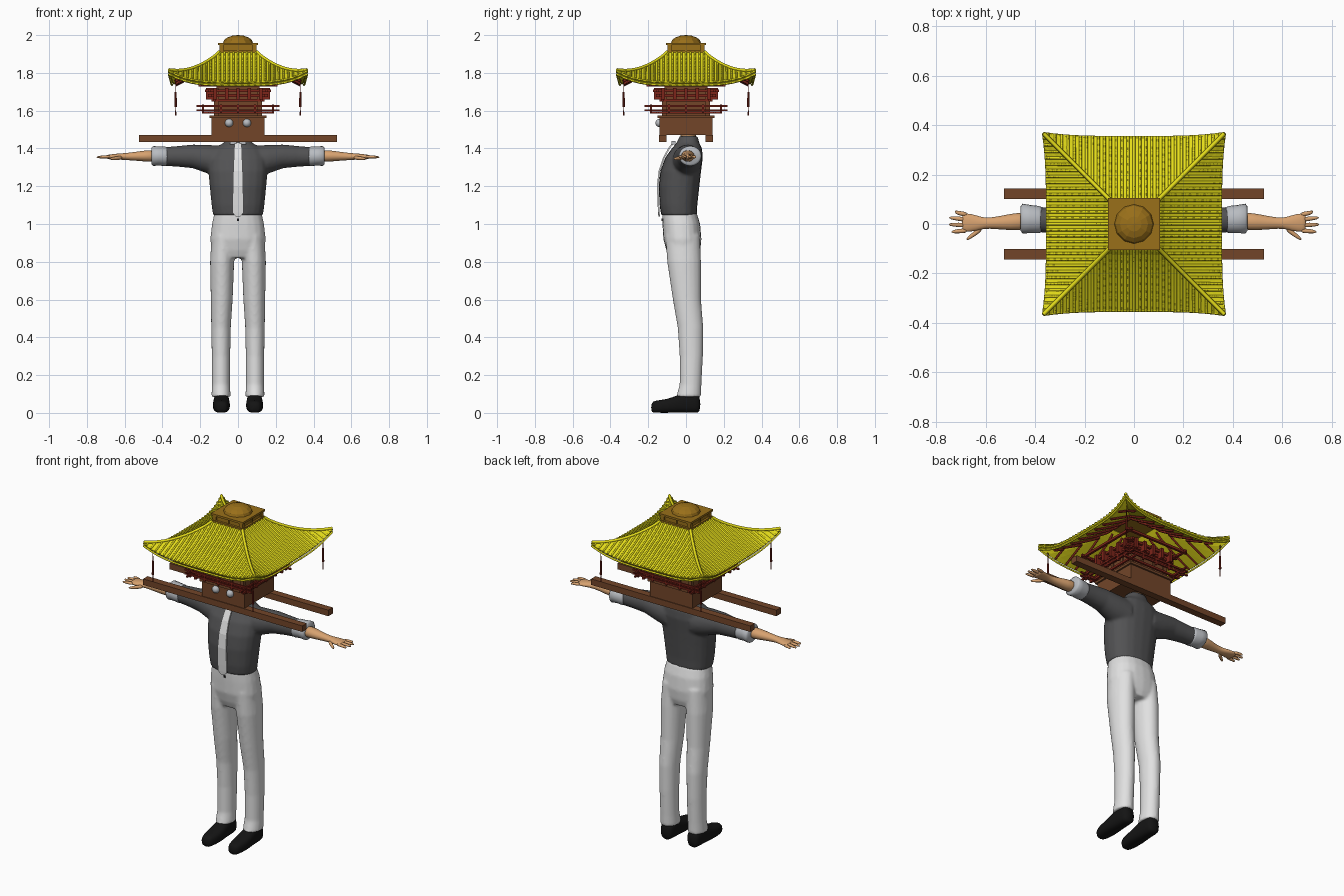
import bpy, bmesh, math
from mathutils import Vector, Matrix

old = bpy.data.objects.get("Cube")
if old:
    bpy.data.objects.remove(old)


def material(name, r, g, b):
    m = bpy.data.materials.new(name)
    m.use_nodes = True
    m.diffuse_color = (r, g, b, 1)
    m.node_tree.nodes["Principled BSDF"].inputs["Base Color"].default_value = (r, g, b, 1)
    return m


YELLOW = material("yellow tile", .78, .72, .01)
OCHRE = material("ochre cap", .32, .16, .01)
WOOD = material("brown wood", .17, .06, .022)
RED = material("dark red lacquer", .2, .018, .01)
GREY = material("grey shirt", .085, .085, .088)
WHITE = material("white trousers", .75, .75, .75)
CUFF = material("pale grey cloth", .48, .5, .53)
SKIN = material("skin", .68, .36, .16)
BLACK = material("black leather", .007, .007, .007)


def finish(name, bm, mat, smooth=False):
    bmesh.ops.recalc_face_normals(bm, faces=bm.faces)
    me = bpy.data.meshes.new(name)
    bm.to_mesh(me)
    bm.free()
    me.materials.append(mat)
    if smooth:
        me.polygons.foreach_set("use_smooth", [True] * len(me.polygons))
    ob = bpy.data.objects.new(name, me)
    bpy.context.scene.collection.objects.link(ob)
    return ob


def loft(bm, axis, rows, power=1.0, sides=20):
    """Closed skin over rings; row = position on axis, two centres, two radii."""
    def bend(v):
        return math.copysign(abs(v) ** power, v)
    rings = []
    for pos, c1, c2, r1, r2 in rows:
        ring = []
        for i in range(sides):
            a = math.tau * i / sides
            p = [c1 + r1 * bend(math.cos(a)), c2 + r2 * bend(math.sin(a))]
            p.insert(axis, pos)
            ring.append(bm.verts.new(p))
        rings.append(ring)
    for lo, hi in zip(rings, rings[1:]):
        for i in range(sides):
            j = (i + 1) % sides
            bm.faces.new((lo[i], lo[j], hi[j], hi[i]))
    bm.faces.new(rings[0])
    bm.faces.new(rings[-1])


def blend(ob, voxel=.008, rounds=6):
    r = ob.modifiers.new("merge", 'REMESH')
    r.mode, r.voxel_size, r.use_smooth_shade = 'VOXEL', voxel, True
    s = ob.modifiers.new("soften", 'SMOOTH')
    s.factor, s.iterations = .5, rounds


def subdivide(ob):
    ob.modifiers.new("round", 'SUBSURF').levels = 1


def boxes(name, mat, items):
    """Items are (centre, size) pairs joined in one object."""
    bm = bmesh.new()
    for c, s in items:
        bmesh.ops.create_cube(bm, size=1, matrix=Matrix.Translation(c) @ Matrix.Diagonal((*s, 1)))
    return finish(name, bm, mat)


def tubes(name, mat, paths, radius):
    cu = bpy.data.curves.new(name, 'CURVE')
    cu.dimensions, cu.bevel_depth, cu.bevel_resolution = '3D', radius, 0
    cu.use_fill_caps = True
    for path in paths:
        sp = cu.splines.new('POLY')
        sp.points.add(len(path) - 1)
        for pt, p in zip(sp.points, path):
            pt.co = (*p, 1)
    cu.materials.append(mat)
    ob = bpy.data.objects.new(name, cu)
    bpy.context.scene.collection.objects.link(ob)


# Trousers: pelvis and two legs blended together
bm = bmesh.new()
loft(bm, 2, [(1.06, 0, -.035, .125, .092), (1, 0, -.025, .138, .1), (.92, 0, -.019, .147, .101),
             (.86, 0, -.014, .14, .09), (.82, 0, -.012, .1, .075)], .85)
for s in (-1, 1):
    loft(bm, 2, [(.94, s * .076, -.018, .064, .092), (.8, s * .084, -.01, .064, .09),
                 (.6, s * .086, .005, .058, .075), (.45, s * .09, .024, .052, .068),
                 (.3, s * .09, .028, .049, .062), (.15, s * .09, .024, .048, .058),
                 (.085, s * .09, .014, .051, .066)])
blend(finish("trousers", bm, WHITE, True))

# Shirt: torso and rolled sleeves blended together
bm = bmesh.new()
loft(bm, 2, [(1.045, 0, -.037, .132, .094), (1.1, 0, -.04, .14, .1), (1.2, 0, -.037, .15, .108),
             (1.28, 0, -.028, .157, .108), (1.35, 0, -.011, .155, .1), (1.4, 0, .005, .13, .08),
             (1.43, 0, .01, .075, .06), (1.465, 0, .014, .055, .048)], .85)
for s in (-1, 1):
    loft(bm, 0, [(s * .08, .004, 1.33, .08, .085), (s * .16, .005, 1.343, .074, .076),
                 (s * .24, .01, 1.358, .062, .063), (s * .32, .015, 1.358, .054, .055),
                 (s * .4, .018, 1.357, .05, .049)])
blend(finish("shirt", bm, GREY, True))

# Neck, tie and trouser button
bm = bmesh.new()
loft(bm, 2, [(1.42, 0, .012, .045, .04), (1.5, 0, .012, .045, .04)])
finish("neck", bm, SKIN, True)
bm = bmesh.new()
line = [(1.43, -.068, .018), (1.4, -.09, .02), (1.35, -.118, .022), (1.28, -.141, .025),
        (1.2, -.15, .027), (1.1, -.146, .029), (1.06, -.144, .029), (1.04, -.142, .012)]
pairs = [[bm.verts.new((s * w, y, z)) for s in (-1, 1)] for z, y, w in line]
for a, b in zip(pairs, pairs[1:]):
    bm.faces.new((a[0], a[1], b[1], b[0]))
tie = finish("tie", bm, WHITE)
solid = tie.modifiers.new("thickness", 'SOLIDIFY')
solid.thickness, solid.offset = .008, 0
boxes("tie_knot", CUFF, [((s * .025, -.066, 1.43), (.035, .02, .02)) for s in (-1, 1)])
boxes("trouser_button", BLACK, [((0, -.126, 1.022), (.012, .008, .012))])

# Cuffs, forearms with hands, and shoes on both sides
for s, side in ((1, "left"), (-1, "right")):
    bm = bmesh.new()
    loft(bm, 0, [(s * .37, .018, 1.357, .05, .046), (s * .385, .018, 1.358, .055, .052),
                 (s * .42, .02, 1.36, .057, .05), (s * .45, .022, 1.36, .06, .053),
                 (s * .458, .022, 1.36, .05, .044)])
    finish(side + "_cuff", bm, CUFF, True)
    bm = bmesh.new()
    loft(bm, 0, [(s * .43, .012, 1.36, .04, .036), (s * .5, .008, 1.36, .034, .029),
                 (s * .56, .004, 1.358, .025, .022), (s * .605, .003, 1.357, .021, .018),
                 (s * .64, .004, 1.357, .034, .016), (s * .685, .006, 1.355, .04, .013),
                 (s * .695, .006, 1.355, .034, .01)], 1, 14)
    for y, tip, end in ((.038, .725, .05), (.017, .75, .026), (-.005, .752, -.002), (-.026, .74, -.032)):
        loft(bm, 0, [(s * .67, y, 1.356, .011, .01), (s * .71, (y + end) / 2, 1.356, .01, .009),
                     (s * tip, end, 1.353, .006, .006)], 1, 8)
    loft(bm, 0, [(s * .61, -.012, 1.352, .014, .012), (s * .645, -.04, 1.348, .013, .011),
                 (s * .68, -.064, 1.345, .007, .007)], 1, 8)
    subdivide(finish(side + "_forearm_and_hand", bm, SKIN, True))
    bm = bmesh.new()
    loft(bm, 1, [(-.185, s * .088, .028, .024, .026), (-.165, s * .088, .033, .038, .033),
                 (-.1, s * .088, .036, .048, .036), (-.04, s * .088, .048, .044, .048),
                 (.0, s * .088, .056, .042, .056), (.05, s * .088, .055, .04, .055),
                 (.077, s * .088, .045, .032, .044)], .75, 16)
    subdivide(finish(side + "_shoe", bm, BLACK, True))

# Carrying poles and shrine body
boxes("carrying_poles", WOOD, [((0, s * .123, 1.452), (1.05, .042, .036)) for s in (-1, 1)])
boxes("shrine_body", WOOD, [((0, 0, 1.515), (.28, .28, .09)), ((0, 0, 1.567), (.3, .3, .014)),
                            ((0, 0, 1.65), (.23, .23, .17))])
posts = [((x * .115, y * .115, 1.64), (.022, .022, .16)) for x in (-1, 1) for y in (-1, 1)]
for s in (-1, 1):
    for x in (-.04, .04):
        posts += [((x, s * .116, 1.63), (.014, .012, .13)), ((s * .116, x, 1.63), (.012, .014, .13))]
boxes("body_posts", WOOD, posts)

# Eyes
bm = bmesh.new()
for s in (-1, 1):
    bmesh.ops.create_uvsphere(bm, u_segments=16, v_segments=10, radius=.022,
                              matrix=Matrix.Translation((s * .047, -.14, 1.535)))
finish("eyes", bm, CUFF, True)


def frame(half, reach, z, t):
    """Four crossing bars around the shrine."""
    bars = []
    for s in (-1, 1):
        bars += [((0, s * half, z), (2 * reach, t, t)), ((s * half, 0, z), (t, 2 * reach, t))]
    return bars


# Red railing and stacked brackets below the roof
rail = frame(.185, .22, 1.602, .01) + frame(.185, .22, 1.624, .01) + frame(.15, .19, 1.59, .012)
for s in (-1, 1):
    for p in (-.185, -.09, 0, .09, .185):
        rail += [((p, s * .185, 1.61), (.01, .01, .045)), ((s * .185, p, 1.61), (.01, .01, .045))]
boxes("railing", RED, rail)
brackets = []
for half, reach, z in ((.125, .14, 1.655), (.135, .16, 1.68), (.15, .175, 1.705), (.19, .21, 1.735)):
    brackets += frame(half, reach, z, .014)
for s in (-1, 1):
    for p in (-.12, -.06, 0, .06, .12):
        brackets += [((p, s * .14, 1.69), (.018, .06, .06)), ((s * .14, p, 1.69), (.06, .018, .06))]
boxes("brackets", RED, brackets)


def roof(u, t, k, lift=0):
    """Point on roof side k: u runs along the eave, t from crown to eave."""
    w = .1 + .25 * t + .016 * u ** 4 * t ** 4
    z = 1.91 - .155 * t ** .8 + .058 * u ** 4 * t ** 3 + lift
    return Matrix.Rotation(k * math.pi / 2, 3, 'Z') @ Vector((u * w, -w, z))


# Curved roof shell
bm = bmesh.new()
N, M = 16, 10
for k in range(4):
    grid = [[bm.verts.new(roof(2 * i / N - 1, j / M, k)) for i in range(N + 1)] for j in range(M + 1)]
    for j in range(M):
        for i in range(N):
            bm.faces.new((grid[j][i], grid[j + 1][i], grid[j + 1][i + 1], grid[j][i + 1]))
bmesh.ops.remove_doubles(bm, verts=bm.verts, dist=.0005)
shell = finish("roof_shell", bm, YELLOW)
for p in shell.data.polygons:
    if p.normal.z < 0:
        p.flip()
solid = shell.modifiers.new("thickness", 'SOLIDIFY')
solid.thickness, solid.offset = .02, -1


def slopes(count, end, lift):
    """Lines running straight down every side of the roof."""
    paths = []
    for k in range(4):
        for i in range(count):
            x = .335 * (2 * i / (count - 1) - 1)
            start = max(0, (abs(x) - .1) / .25)
            ts = [start + (end - start) * j / 8 for j in range(9)]
            if start < end:
                paths.append([roof(x / (.1 + .25 * t), t, k, lift) for t in ts])
    return paths


# Tile ribs, hip ridges, eave edge and rafters
tubes("tile_ribs", YELLOW, slopes(29, 1.015, .001), .006)
tubes("hip_ridges", YELLOW, [[roof(1, j / 12, k, .003) for j in range(13)] for k in range(4)], .009)
for z, name in ((-.004, "upper_eave_edge"), (-.02, "lower_eave_edge")):
    tubes(name, YELLOW, [[roof(i / 10 - 1, 1, k, z) for i in range(21)] for k in range(4)], .006)
tubes("rafters", RED, slopes(11, .92, -.03), .007)

# Roof crown and dome
boxes("crown", OCHRE, [((0, 0, 1.932), (.18, .18, .05)), ((0, 0, 1.953), (.21, .21, .012)),
                       ((0, 0, 1.913), (.205, .205, .012))]
      + [((x * .088, y * .088, 1.932), (.022, .022, .04)) for x in (-1, 1) for y in (-1, 1)]
      + [((s * a * .09, s * b * .09, 1.932), (.012, .012, .04)) for s in (-1, 1) for a, b in ((1, 0), (0, 1))])
bm = bmesh.new()
bmesh.ops.create_uvsphere(bm, u_segments=12, v_segments=8, radius=1,
                          matrix=Matrix.Translation((0, 0, 1.957)) @ Matrix.Diagonal((.08, .08, .043, 1)))
finish("dome", bm, OCHRE)

# Corner tassels
bm = bmesh.new()
for x in (-.33, .33):
    for y in (-.33, .33):
        for r, top, low in ((.002, 1.77, 1.58), (.007, 1.7, 1.62), (.004, 1.6, 1.575)):
            loft(bm, 2, [(top, x, y, r * .7, r * .7), (low, x, y, r, r)], 1, 8)
finish("tassels", bm, RED)
